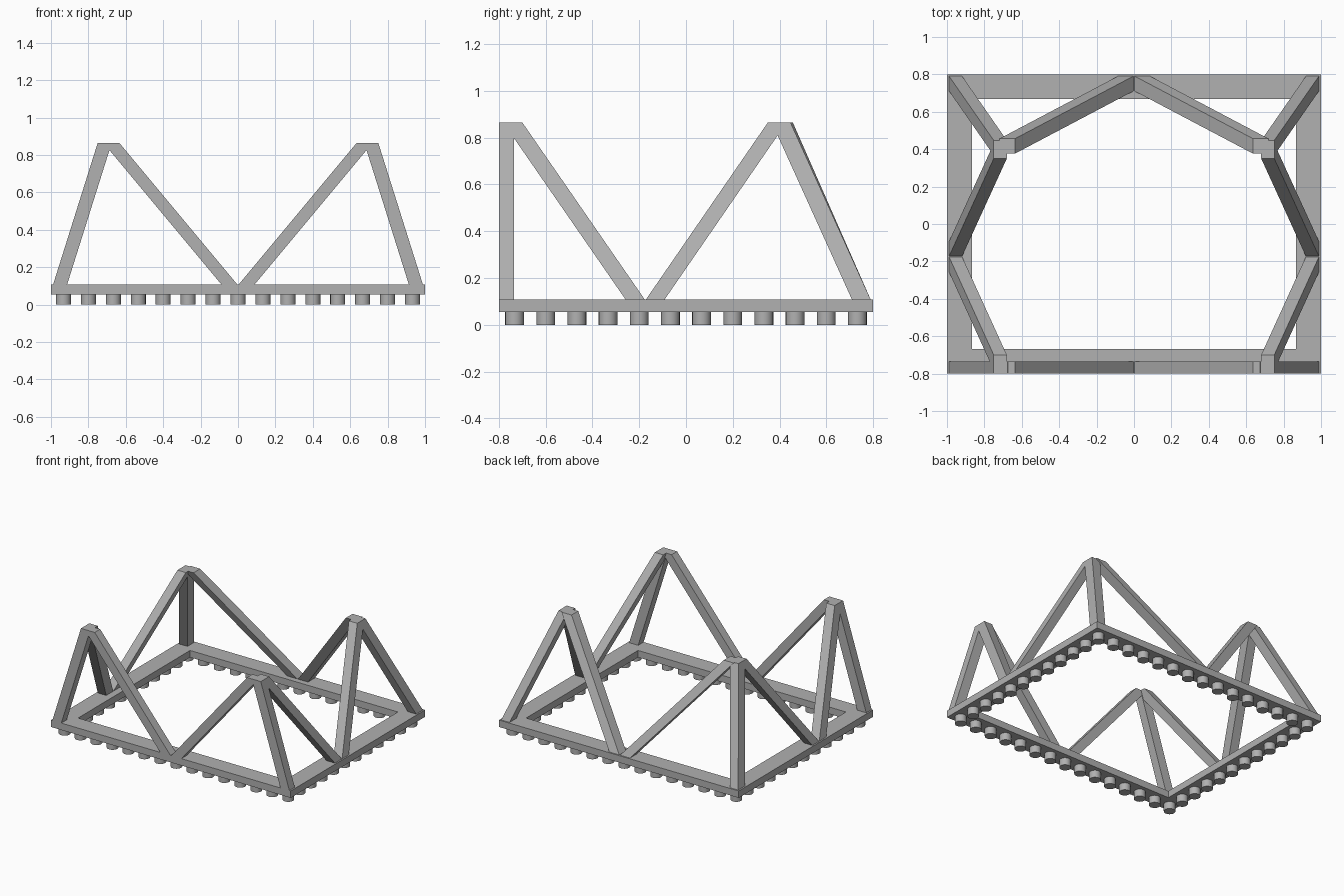
import bpy, bmesh

cube = bpy.data.objects.get("Cube")
if cube:
    bpy.data.objects.remove(cube)

grey = bpy.data.materials.new("mid_grey")
grey.use_nodes = True
GREY = (0.44, 0.44, 0.44, 1)
grey.diffuse_color = GREY
grey.node_tree.nodes["Principled BSDF"].inputs["Base Color"].default_value = GREY

BASE_LOW, BASE_TOP, PEAK = 0.055, 0.107, 0.865


def finish(name, bm):
    bmesh.ops.recalc_face_normals(bm, faces=bm.faces)
    mesh = bpy.data.meshes.new(name)
    bm.to_mesh(mesh)
    bm.free()
    mesh.materials.append(grey)
    obj = bpy.data.objects.new(name, mesh)
    bpy.context.collection.objects.link(obj)
    return obj


def rect(bm, x0, x1, y0, y1, z):
    return [bm.verts.new((x, y, z)) for x, y in ((x0, y0), (x1, y0), (x1, y1), (x0, y1))]


def bridge(bm, a, b):
    for i in range(4):
        j = (i + 1) % 4
        bm.faces.new((a[i], a[j], b[j], b[i]))


def leg(name, foot, size, top, side):
    """Slanted bar with level ends; foot and top are the low corner of each end."""
    bm = bmesh.new()
    ends = []
    for (x, y), z in ((foot, BASE_TOP - 0.004), (top, PEAK)):
        xs = sorted((side * x, side * (x + size[0])))
        ends.append(rect(bm, *xs, y, y + size[1], z))
    bridge(bm, *ends)
    bm.faces.new(ends[0])
    bm.faces.new(ends[1])
    finish(name, bm)


# Rectangular base frame
bm = bmesh.new()
rings = []
for inset, z in ((0, BASE_LOW), (0, BASE_TOP), (0.133, BASE_TOP), (0.133, BASE_LOW)):
    rings.append(rect(bm, inset - 1, 1 - inset, inset - 0.8, 0.8 - inset, z))
for i in range(4):
    bridge(bm, rings[i], rings[(i + 1) % 4])
finish("base_frame", bm)

# Round pegs below the frame
NX, NY, STEP = 15, 12, 0.1333
bm = bmesh.new()
for i in range(NX):
    for j in range(NY):
        if i in (0, NX - 1) or j in (0, NY - 1):
            made = bmesh.ops.create_cone(bm, cap_ends=True, segments=20, radius1=0.04,
                                         radius2=0.04, depth=BASE_LOW + 0.002)
            centre = ((i - (NX - 1) / 2) * STEP, (j - (NY - 1) / 2) * STEP, BASE_LOW / 2 + 0.001)
            bmesh.ops.translate(bm, verts=made["verts"], vec=centre)
pegs = finish("base_pegs", bm)
bpy.context.view_layer.objects.active = pegs
pegs.select_set(True)
bpy.ops.object.shade_smooth_by_angle()

# Four peaks of three legs each, mirrored left and right
for label, side in (("right", 1), ("left", -1)):
    s = -side
    leg(f"front_{label}_corner_leg", (-0.99, -0.8), (0.075, 0.065), (-0.75, -0.8), s)
    leg(f"front_{label}_middle_leg", (-0.085, -0.8), (0.085, 0.065), (-0.72, -0.8), s)
    leg(f"front_{label}_side_leg", (-0.99, -0.255), (0.07, 0.082), (-0.75, -0.782), s)
    leg(f"back_{label}_side_leg", (-0.99, -0.175), (0.07, 0.08), (-0.75, 0.35), s)
    leg(f"back_{label}_corner_leg", (-0.99, 0.712), (0.07, 0.08), (-0.75, 0.367), s)
    leg(f"back_{label}_middle_leg", (-0.083, 0.712), (0.083, 0.08), (-0.718, 0.377), s)
